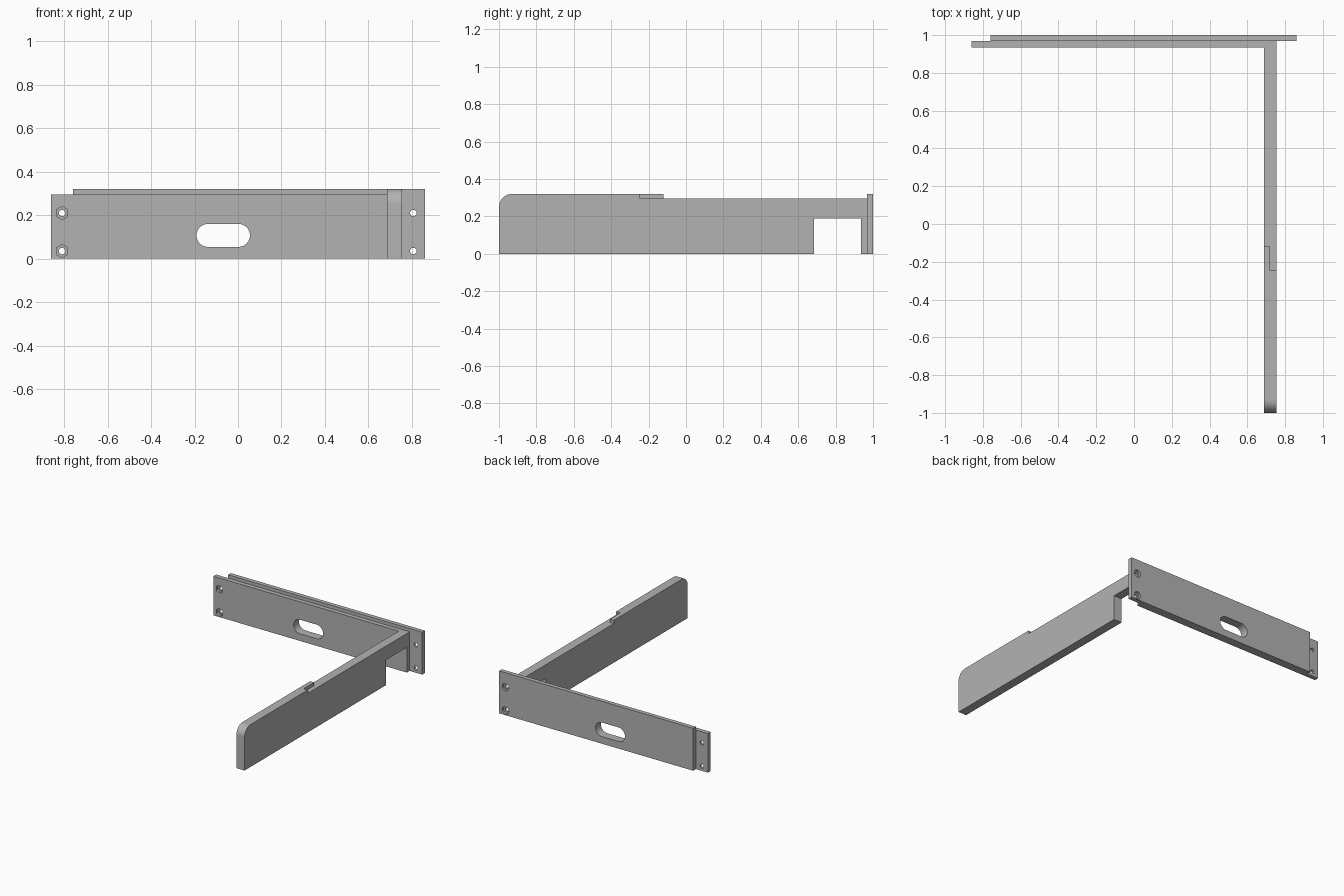
import bpy, bmesh, math
from mathutils import Vector

if "Cube" in bpy.data.objects:
    bpy.data.objects.remove(bpy.data.objects["Cube"])

grey = bpy.data.materials.new("plain grey")
grey.use_nodes = True
grey.diffuse_color = (0.45, 0.45, 0.45, 1)
grey.node_tree.nodes["Principled BSDF"].inputs["Base Color"].default_value = grey.diffuse_color


def extrude(name, points, offset):
    """Close a planar profile and extrude it along offset."""
    bm = bmesh.new()
    face = bm.faces.new([bm.verts.new(p) for p in points])
    new = bmesh.ops.extrude_face_region(bm, geom=[face])["geom"]
    moved = [v for v in new if isinstance(v, bmesh.types.BMVert)]
    bmesh.ops.translate(bm, verts=moved, vec=Vector(offset))
    bmesh.ops.recalc_face_normals(bm, faces=bm.faces[:])
    mesh = bpy.data.meshes.new(name)
    bm.to_mesh(mesh)
    bm.free()
    mesh.materials.append(grey)
    obj = bpy.data.objects.new(name, mesh)
    bpy.context.collection.objects.link(obj)
    return obj


def box(name, x0, x1, y0, y1, z0, z1):
    pts = [(x0, y0, z0), (x1, y0, z0), (x1, y0, z1), (x0, y0, z1)]
    return extrude(name, pts, (0, y1 - y0, 0))


def arc(cx, cz, r, start, end, n):
    angles = [math.radians(start + (end - start) * i / n) for i in range(n + 1)]
    return [(cx + r * math.cos(a), cz + r * math.sin(a)) for a in angles]


def prism(cx, cz, r, sides, y0, y1):
    pts = arc(cx, cz, r, 90, 450, sides)[:-1]
    return extrude("cutter", [(x, y0, z) for x, z in pts], (0, y1 - y0, 0))


def combine(target, tool, operation):
    """Apply a boolean and discard the tool object."""
    mod = target.modifiers.new("boolean", "BOOLEAN")
    mod.operation, mod.solver, mod.object = operation, "EXACT", tool
    bpy.context.view_layer.objects.active = target
    bpy.ops.object.modifier_apply(modifier=mod.name)
    bpy.data.objects.remove(tool)


FRONT, JOINT, BACK = 0.935, 0.968, 1.0
ARM_IN, ARM_OUT = 0.687, 0.755
LOW, HIGH = 0.295, 0.32

# Two long plates lying against each other
front_plate = box("front_plate_and_arm", -0.86, ARM_OUT, FRONT, JOINT, 0, LOW)
back_plate = box("back_plate", -0.76, 0.86, JOINT, BACK, 0, HIGH)

# Arm: side profile with rounded tip and notch beside the plates
corner = arc(-0.93, HIGH - 0.07, 0.07, 180, 90, 12)
profile = [(-1, 0)] + corner + [(-0.12, HIGH), (-0.12, LOW), (0.95, LOW),
                                (0.95, 0.19), (0.685, 0.19), (0.685, 0)]
arm = extrude("arm", [(ARM_IN, y, z) for y, z in profile], (ARM_OUT - ARM_IN, 0, 0))

# Stepped end of the raised edge on the outer half of the arm
combine(arm, box("cutter", 0.72, 0.8, -0.245, -0.1, LOW, 0.4), "DIFFERENCE")
combine(front_plate, arm, "UNION")

# Rounded slot through both plates
slot = arc(0.002, 0.107, 0.053, -90, 90, 16) + arc(-0.138, 0.107, 0.053, 90, 270, 16)
for plate in (front_plate, back_plate):
    cutter = extrude("cutter", [(x, 0.9, z) for x, z in slot], (0, 0.2, 0))
    combine(plate, cutter, "DIFFERENCE")

# Bolt holes: hexagonal pockets in front, round counterbores behind
for z in (0.035, 0.21):
    combine(front_plate, prism(-0.81, z, 0.015, 24, 0.9, 1.1), "DIFFERENCE")
    combine(front_plate, prism(-0.81, z, 0.03, 6, 0.9, 0.952), "DIFFERENCE")
    combine(back_plate, prism(0.807, z, 0.015, 24, 0.9, 1.1), "DIFFERENCE")
    combine(back_plate, prism(0.807, z, 0.028, 24, 0.984, 1.1), "DIFFERENCE")

# Smooth the curved walls and keep the edges crisp
bpy.ops.object.select_all(action="DESELECT")
for obj in (front_plate, back_plate):
    obj.select_set(True)
bpy.context.view_layer.objects.active = front_plate
bpy.ops.object.shade_smooth_by_angle(angle=math.radians(30))
